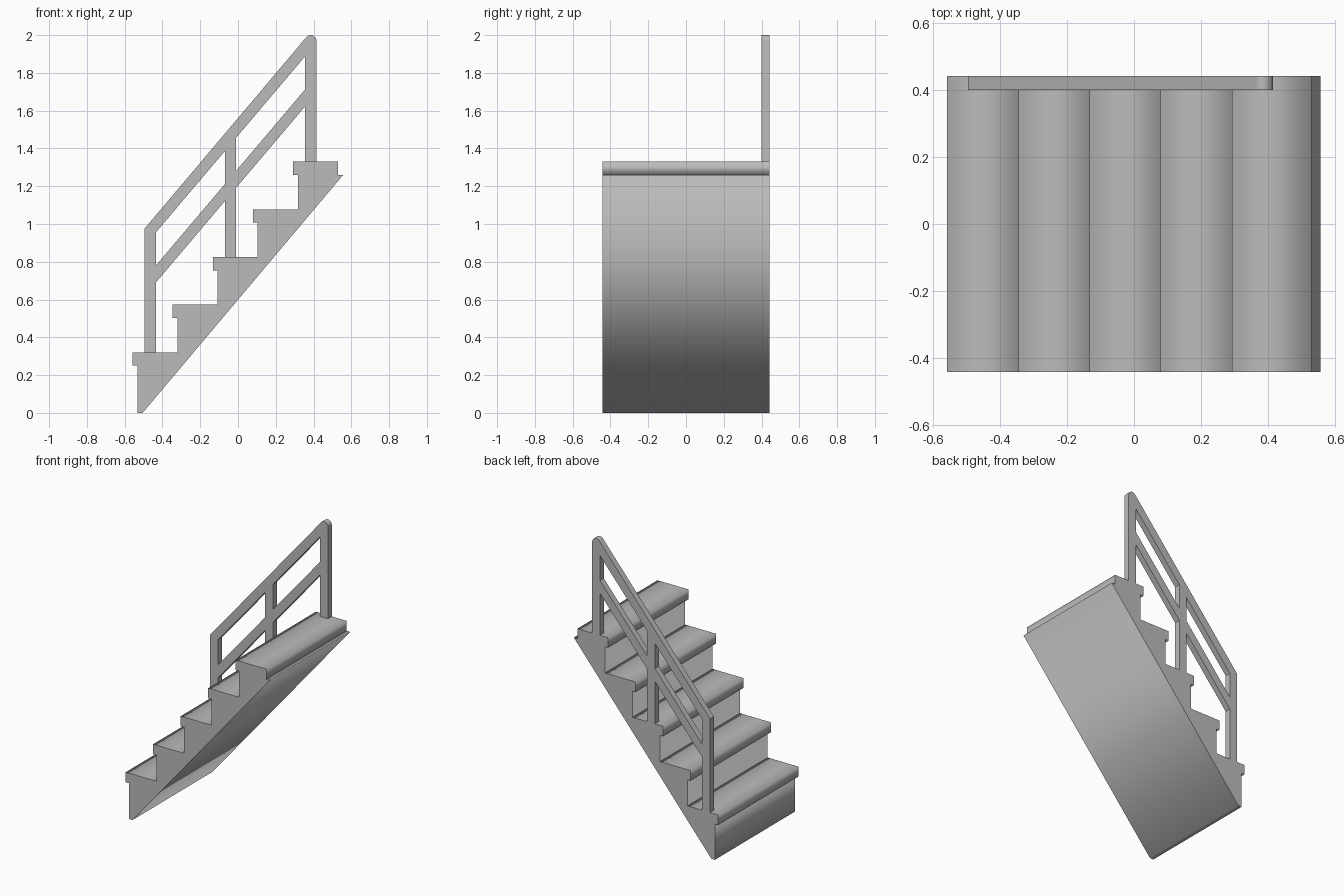
import bpy
import math

cube = bpy.data.objects.get("Cube")
if cube:
    bpy.data.objects.remove(cube, do_unlink=True)

STEPS = 5
RUN, RISE = 0.2125, 0.2525       # size of one step
RISER_X, TREAD_Z = -0.533, 0.32  # first riser and first tread top
NOSE, THICK = 0.025, 0.07        # tread overhang and thickness
HALF_DEPTH = 0.442
SLOPE = 1.18                     # pitch of the handrail

grey = bpy.data.materials.new("plain grey")
grey.use_nodes = True
colour = (0.5, 0.5, 0.5, 1)
grey.diffuse_color = colour
grey.node_tree.nodes["Principled BSDF"].inputs["Base Color"].default_value = colour


def extrude_outline(name, outlines, y_min, y_max):
    """Extrude x-z outlines along y; inner outlines become holes."""
    curve = bpy.data.curves.new(name, "CURVE")
    curve.dimensions = "2D"
    curve.fill_mode = "BOTH"
    curve.extrude = (y_max - y_min) / 2
    for outline in outlines:
        spline = curve.splines.new("POLY")
        spline.points.add(len(outline) - 1)
        for point, (x, z) in zip(spline.points, outline):
            point.co = (x, z, 0, 1)
        spline.use_cyclic_u = True
    curve.materials.append(grey)
    obj = bpy.data.objects.new(name, curve)
    bpy.context.collection.objects.link(obj)
    obj.location.y = (y_min + y_max) / 2
    obj.rotation_euler.x = math.pi / 2
    bpy.ops.object.select_all(action="DESELECT")
    obj.select_set(True)
    bpy.context.view_layer.objects.active = obj
    bpy.ops.object.convert(target="MESH")
    return bpy.context.view_layer.objects.active


# Solid stair body with a sloping underside
body = [(RISER_X, 0)]
for i in range(STEPS):
    x, z = RISER_X + i * RUN, TREAD_Z - THICK + i * RISE
    body += [(x, z), (x + RUN, z)]
body[-1] = (0.557, body[-1][1])
body.append((-0.505, 0))
extrude_outline("stair_body", [body], -HALF_DEPTH, HALF_DEPTH)

# Overhanging treads
for i in range(STEPS):
    x, z = RISER_X + i * RUN, TREAD_Z + i * RISE
    slab = [(x - NOSE, z - THICK), (x + RUN, z - THICK), (x + RUN, z), (x - NOSE, z)]
    extrude_outline(f"tread_{i + 1}", [slab], -HALF_DEPTH, HALF_DEPTH)

# Handrail frame: three posts, a middle rail and a top rail with a rounded end
POSTS = [(-0.495, -0.435), (-0.07, -0.01), (0.355, 0.415)]


def rail_z(x, base):
    """Height at x of a sloping rail edge that is at base on the first post."""
    return base + SLOPE * (x - POSTS[0][1])


frame = []
for i, (left, right) in enumerate(POSTS):
    foot = TREAD_Z + 2 * i * RISE
    if i > 0:
        frame.append((left, rail_z(left, 0.69)))
    frame += [(left, foot), (right, foot)]
    if i < 2:
        frame.append((right, rail_z(right, 0.69)))
radius = 0.03
end_angle = math.pi / 2 + math.atan(SLOPE)
for k in range(13):
    a = end_angle * k / 12
    frame.append((0.385 + radius * math.cos(a), 1.97 + radius * math.sin(a)))
frame.append((POSTS[0][0], 0.975))

openings = []
for (_, left), (right, _) in zip(POSTS, POSTS[1:]):
    openings.append([(left, rail_z(left, 0.78)), (right, rail_z(right, 0.78)),
                     (right, rail_z(right, 0.955)), (left, rail_z(left, 0.955))])
extrude_outline("handrail", [frame] + openings, 0.40, HALF_DEPTH)
bpy.ops.object.shade_smooth_by_angle(angle=math.radians(30))
